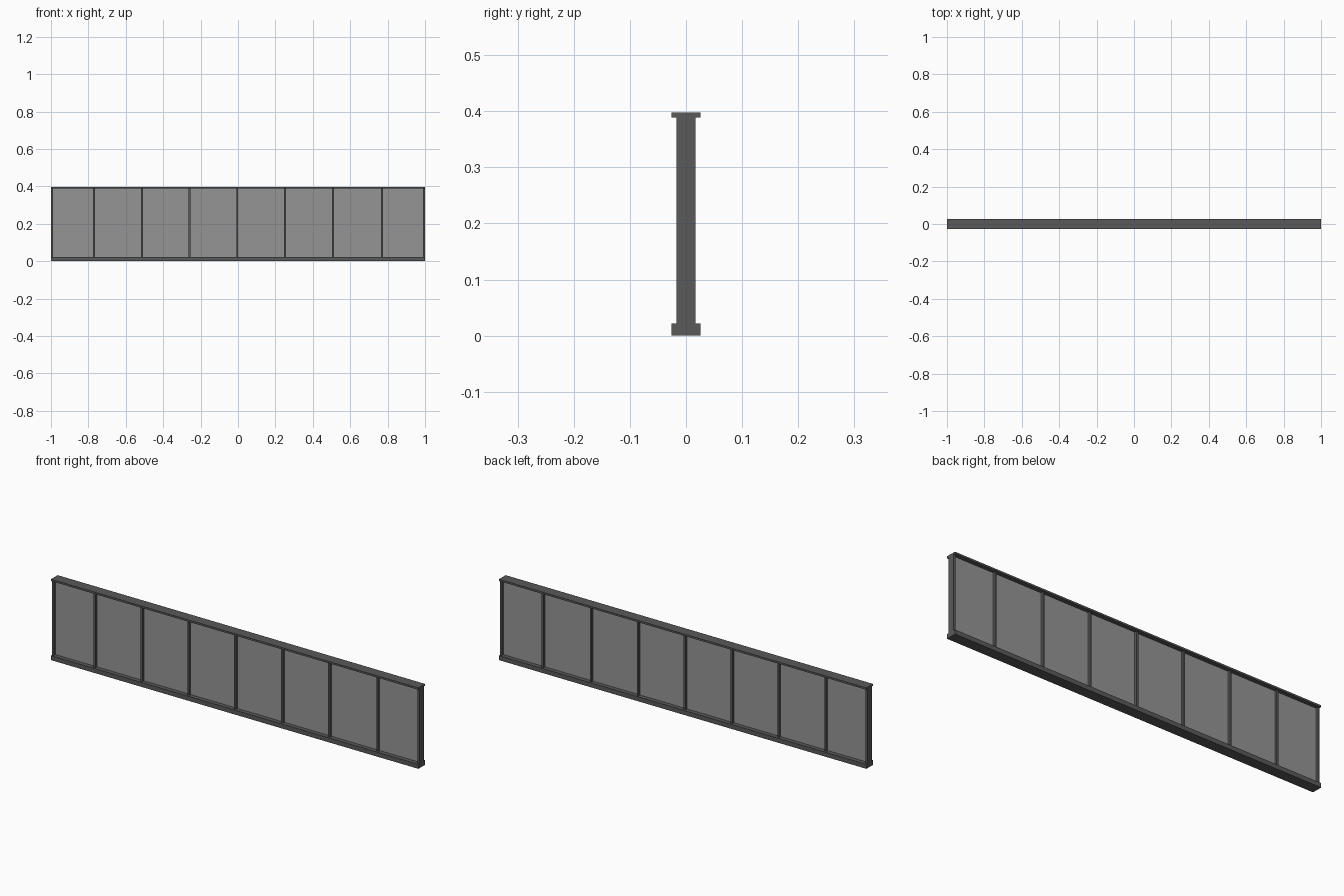
import bpy

if "Cube" in bpy.data.objects:
    bpy.data.objects.remove(bpy.data.objects["Cube"])


def material(name, v):
    m = bpy.data.materials.new(name)
    m.diffuse_color = (v, v, v, 1)
    m.use_nodes = True
    m.node_tree.nodes["Principled BSDF"].inputs["Base Color"].default_value = m.diffuse_color
    return m


frame_mat = material("dark_frame", 0.1)
panel_mat = material("grey_panel", 0.3)


def box(name, x, z0, z1, width, depth, mat):
    bpy.ops.mesh.primitive_cube_add(size=1, location=(x, 0, (z0 + z1) / 2))
    ob = bpy.context.object
    ob.name = name
    ob.scale = (width, depth, z1 - z0)
    bpy.ops.object.transform_apply(location=False, rotation=False, scale=True)
    ob.data.materials.append(mat)
    return ob


BOTTOM, TOP, HEIGHT = 0.022, 0.389, 0.398
POST_W = 0.01

# Horizontal rails
box("bottom_rail", 0, 0, BOTTOM, 2, 0.052, frame_mat)
box("top_rail", 0, TOP, HEIGHT, 2, 0.052, frame_mat)

# Upright posts, the end ones flush with the rail ends
posts = [-0.995, -0.77, -0.514, -0.259, -0.004, 0.251, 0.507, 0.77, 0.995]
for i, x in enumerate(posts):
    box(f"post_{i + 1}", x, BOTTOM, TOP, POST_W, 0.034, frame_mat)

# Thin infill panels between neighbouring posts
for i, (a, b) in enumerate(zip(posts, posts[1:])):
    box(f"panel_{i + 1}", (a + b) / 2, BOTTOM, TOP, b - a - POST_W, 0.01, panel_mat)
